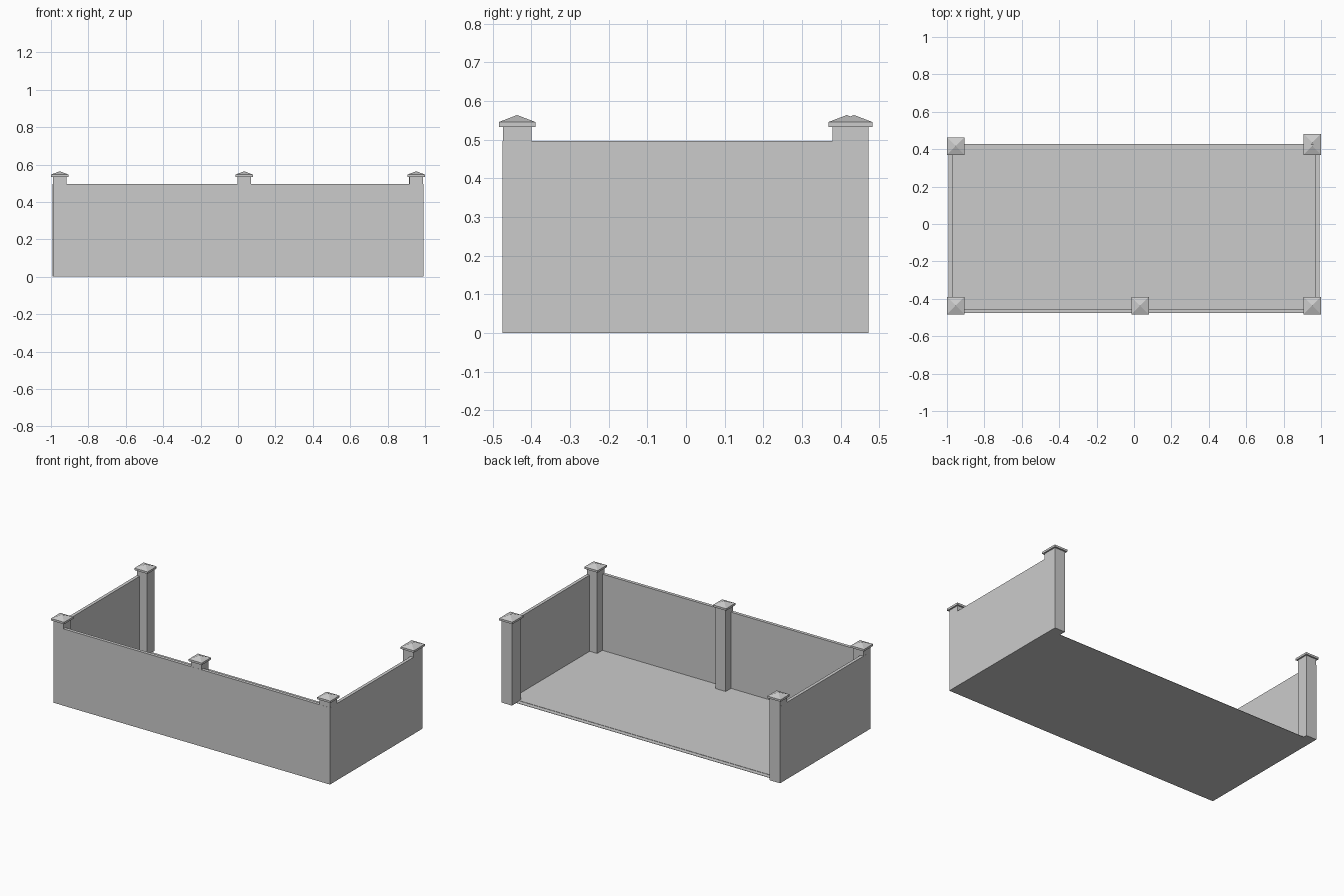
import bpy
import bmesh

cube = bpy.data.objects.get("Cube")
if cube:
    bpy.data.objects.remove(cube, do_unlink=True)

# Single plain grey finish
grey = bpy.data.materials.new("plain_grey")
grey.use_nodes = True
COLOR = (0.6, 0.6, 0.6, 1.0)
grey.diffuse_color = COLOR
for node in grey.node_tree.nodes:
    if node.type == "BSDF_PRINCIPLED":
        node.inputs["Base Color"].default_value = COLOR


def add_object(name, bm):
    bmesh.ops.recalc_face_normals(bm, faces=bm.faces)
    mesh = bpy.data.meshes.new(name)
    bm.to_mesh(mesh)
    bm.free()
    mesh.materials.append(grey)
    obj = bpy.data.objects.new(name, mesh)
    bpy.context.collection.objects.link(obj)
    return obj


def add_box(bm, x, y, z):
    """Box filling the given (low, high) ranges."""
    box = bmesh.ops.create_cube(bm, size=1)
    for v in box["verts"]:
        v.co = [r[0] if c < 0 else r[1] for c, r in zip(v.co, (x, y, z))]
    return box["verts"]


def panel(name, x, y, z):
    bm = bmesh.new()
    add_box(bm, x, y, z)
    return add_object(name, bm)


POST_HALF, CAP_HALF = 0.037, 0.047
POST_TOP, CAP_TOP, PEAK = 0.533, 0.546, 0.564
WALL_TOP, THICK = 0.497, 0.021


def around(c, half):
    return (c - half, c + half)


def post(name, x, y):
    # Square shaft
    panel(name, around(x, POST_HALF), around(y, POST_HALF), (0, POST_TOP))
    # Flat cap whose top face is drawn up into a low pyramid
    bm = bmesh.new()
    add_box(bm, around(x, CAP_HALF), around(y, CAP_HALF), (POST_TOP, CAP_TOP))
    bm.faces.ensure_lookup_table()
    top = max(bm.faces, key=lambda f: f.calc_center_median().z)
    peak = bmesh.ops.poke(bm, faces=[top])["verts"][0]
    peak.co.z = PEAK
    add_object(name + "_cap", bm)


# Posts: three along the front, one at the back right, a doubled one at the back left
END, FRONT, BACK = 0.953, -0.437, 0.416
post("front_right_post", -END, FRONT)
post("front_middle_post", 0.033, FRONT)
post("front_left_post", END, FRONT)
post("back_right_post", -END, BACK)
post("back_left_post", END, BACK)
post("back_left_end_post", END - 0.0005, BACK + 0.019)

# Wall panels, flush with the outer faces of the posts
OUT_X, OUT_Y = END + POST_HALF + 0.0006, FRONT - POST_HALF - 0.0006
front_y = (OUT_Y, OUT_Y + THICK)
panel("front_right_wall", (-END + POST_HALF, 0.07), front_y, (0, WALL_TOP))
panel("front_left_wall", (0.07, OUT_X), front_y, (0, WALL_TOP))
panel("left_wall", (OUT_X - THICK, OUT_X), (FRONT, BACK - POST_HALF), (0, WALL_TOP))
panel("right_wall", (-OUT_X, -OUT_X + THICK), (FRONT, BACK + POST_HALF), (0, WALL_TOP))

# Thin floor with a lower lip along the open back
panel("floor_base", (-0.98, 0.98), (-0.46, 0.428), (0, 0.002))
panel("floor_top", (-0.97, 0.97), (-0.455, 0.398), (0.001, 0.004))
